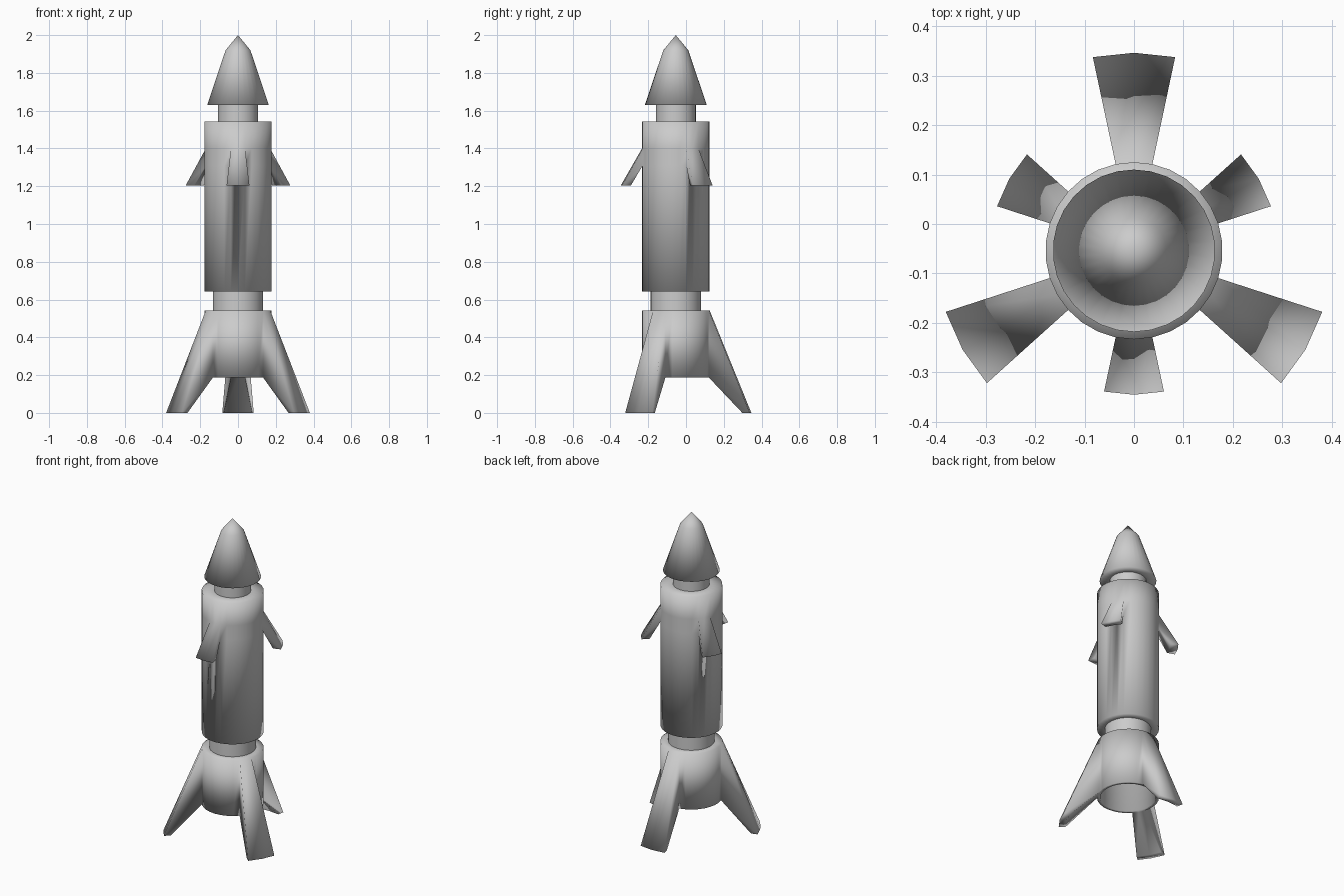
import bpy, bmesh, math

if "Cube" in bpy.data.objects:
    bpy.data.objects.remove(bpy.data.objects["Cube"])

N = 30          # sides of the round body
CY = -0.054     # body axis position in y


def ring_point(r, z, i):
    a = math.radians(6 + 12 * i)
    return (r * math.cos(a), CY + r * math.sin(a), z)


def lathe(name, profile, fin_row=None, fin_angles=(), fin_tips=()):
    """Spin a profile; wall row `fin_row` is pulled out into fins at the given angles."""
    bm = bmesh.new()
    rings = []
    for r, z in profile:
        if r == 0:
            rings.append([bm.verts.new((0, CY, z))] * N)
        else:
            rings.append([bm.verts.new(ring_point(r, z, i)) for i in range(N)])
    centres = [round((a - 6) / 12) for a in fin_angles]
    fin_faces = {(c + d) % N for c in centres for d in (-1, 0)}

    # body walls, left open where the fins grow
    for k in range(len(rings) - 1):
        for i in range(N):
            if k == fin_row and i in fin_faces:
                continue
            j = (i + 1) % N
            corners = [rings[k][i], rings[k][j], rings[k + 1][j], rings[k + 1][i]]
            bm.faces.new(list(dict.fromkeys(corners)))

    # fins swept outwards and down from the wall
    for c in centres:
        ids = [(c + d) % N for d in (-1, 0, 1)]
        low, high = ([bm.verts.new(ring_point(*tip, i)) for i in ids] for tip in fin_tips)
        root_low = [rings[fin_row][i] for i in ids]
        root_high = [rings[fin_row + 1][i] for i in ids]
        for s in (0, 1):
            for a, b in ((root_low, low), (low, high), (high, root_high)):
                bm.faces.new((a[s], a[s + 1], b[s + 1], b[s]))
        for s in (0, 2):
            bm.faces.new((root_low[s], low[s], high[s], root_high[s]))

    bmesh.ops.recalc_face_normals(bm, faces=bm.faces)
    for f in bm.faces:
        f.smooth = True
    mesh = bpy.data.meshes.new(name)
    bm.to_mesh(mesh)
    bm.free()
    ob = bpy.data.objects.new(name, mesh)
    bpy.context.collection.objects.link(ob)
    return ob


# engine section with three landing fins and an open hollow underside
lathe("engine_section",
      [(0, 0.50), (0.16, 0.50), (0.16, 0.187), (0.179, 0.187), (0.179, 0.543), (0.134, 0.543), (0, 0.543)],
      3, (90, 210, 330), ((0.36, 0), (0.40, 0)))

# recessed collar between engine section and main body
lathe("lower_collar", [(0.134, 0.543), (0.134, 0.643)])

# main body with three small upper fins
lathe("main_body",
      [(0, 0.643), (0.134, 0.643), (0.179, 0.643), (0.179, 1.31), (0.179, 1.40), (0.179, 1.542), (0.106, 1.542), (0, 1.542)],
      3, (30, 150, 270), ((0.243, 1.204), (0.291, 1.204)))

# recessed collar under the nose
lathe("upper_collar", [(0.106, 1.542), (0.106, 1.63)])

# pointed nose
lathe("nose_cone", [(0, 1.63), (0.106, 1.63), (0.164, 1.63), (0.066, 1.92), (0, 2.0)])
